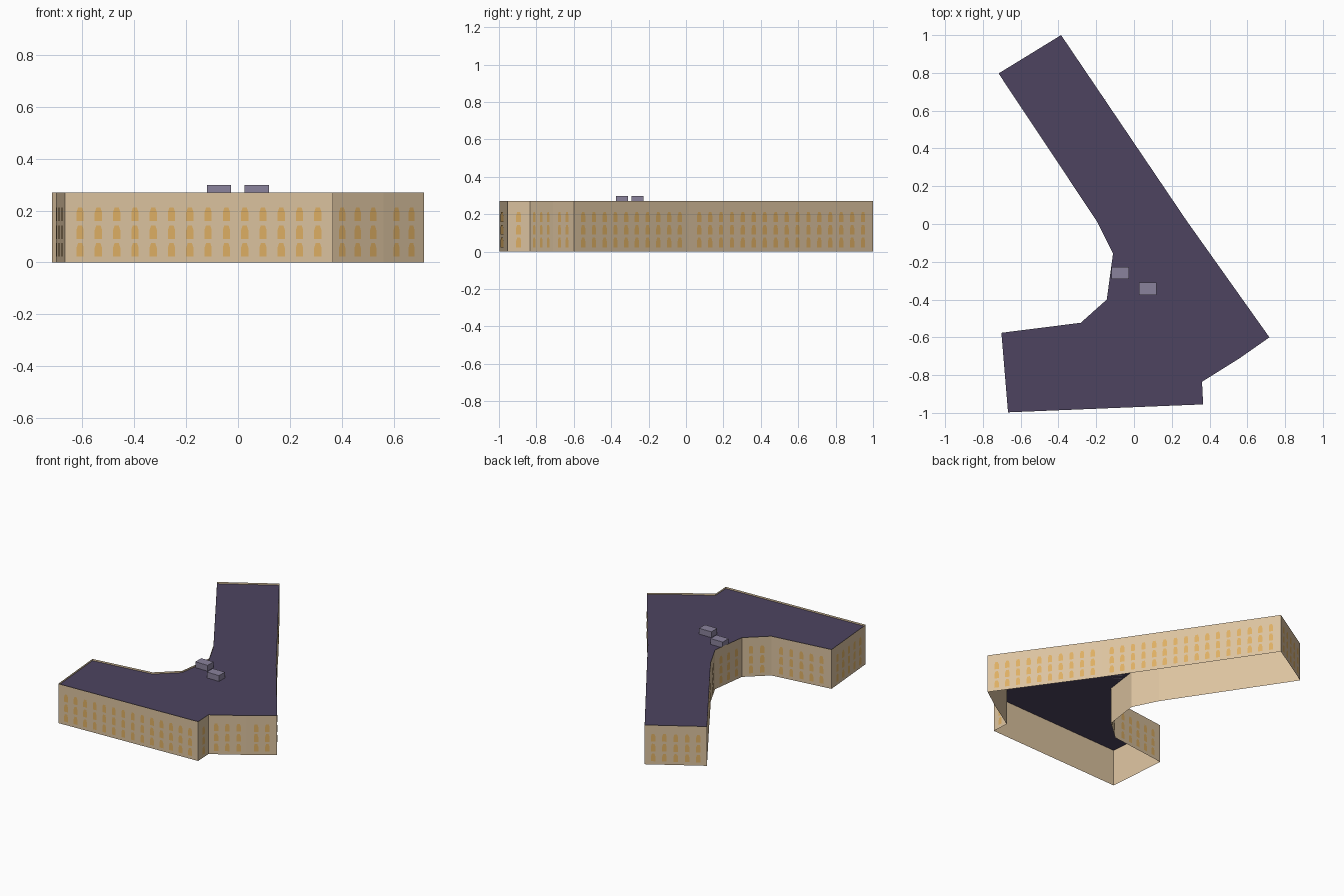
import bpy
import bmesh
from mathutils import Vector

cube = bpy.data.objects.get("Cube")
if cube:
    bpy.data.objects.remove(cube, do_unlink=True)


def material(name, rgb):
    lin = [((c / 255 + 0.055) / 1.055) ** 2.4 for c in rgb] + [1.0]
    mat = bpy.data.materials.new(name)
    mat.use_nodes = True
    mat.diffuse_color = lin
    for node in mat.node_tree.nodes:
        if node.type == "BSDF_PRINCIPLED":
            node.inputs["Base Color"].default_value = lin
    return mat


def make_object(name, bm, mat):
    mesh = bpy.data.meshes.new(name)
    bm.to_mesh(mesh)
    bm.free()
    mesh.materials.append(mat)
    obj = bpy.data.objects.new(name, mesh)
    bpy.context.scene.collection.objects.link(obj)
    return obj


def add_face(bm, points):
    return bm.faces.new([bm.verts.new(p) for p in points])


wall_mat = material("sandstone", (220, 195, 160))
window_mat = material("amber glass", (223, 176, 100))
roof_mat = material("purple roofing", (77, 68, 96))
vent_mat = material("grey lilac metal", (138, 130, 156))

WALL_TOP = 0.27
ROOF_Z = 0.258

# Footprint, clockwise from the end of the long wing
outline = [Vector((x, y, 0)) for x, y in (
    (-0.717, 0.797), (-0.386, 1.0), (0.28, 0.015), (0.717, -0.6),
    (0.56, -0.71), (0.36, -0.835), (0.366, -0.955), (-0.667, -0.997),
    (-0.702, -0.576), (-0.282, -0.523), (-0.144, -0.4),
    (-0.111, -0.156), (-0.197, 0.015))]
edges = list(zip(outline, outline[1:] + outline[:1]))
up = Vector((0, 0, 1))

# Outer walls, an open shell rising a little above the roof
bm = bmesh.new()
for a, b in edges:
    add_face(bm, (b, a, a + up * WALL_TOP, b + up * WALL_TOP))
bmesh.ops.remove_doubles(bm, verts=bm.verts, dist=0.0001)
make_object("outer_walls", bm, wall_mat)

# Roof deck
bm = bmesh.new()
add_face(bm, [p + up * ROOF_Z for p in reversed(outline)])
make_object("roof_deck", bm, roof_mat)

# Arched windows in three storeys, spaced evenly along every wall
SPACING = 0.0705
arch = ((0.014, 0), (0.014, 0.034), (0.008, 0.052),
        (-0.008, 0.052), (-0.014, 0.034), (-0.014, 0))
bm = bmesh.new()
for a, b in edges:
    along = (b - a).normalized()
    outward = up.cross(along)
    length = (b - a).length
    count = int(length / 0.0735)
    start = (length - (count - 1) * SPACING) / 2
    for i in range(count):
        for sill in (0.023, 0.091, 0.159):
            base = a + along * (start + i * SPACING) + outward * 0.002 + up * sill
            add_face(bm, [base + along * u + up * v for u, v in arch])
bm.normal_update()
# Turn every pane to face away from its wall
for face in bm.faces:
    edge = face.verts[0].co - face.verts[-1].co
    if face.normal.dot(up.cross(edge)) < 0:
        face.normal_flip()
make_object("arched_windows", bm, window_mat)

# Rooftop ventilation boxes
for name, x, y in (("left_roof_vent", 0.072, -0.343), ("right_roof_vent", -0.073, -0.26)):
    bm = bmesh.new()
    bmesh.ops.create_cube(bm, size=1)
    bmesh.ops.scale(bm, vec=(0.093, 0.064, 0.04), verts=bm.verts)
    bmesh.ops.translate(bm, vec=(x, y, ROOF_Z + 0.02), verts=bm.verts)
    make_object(name, bm, vent_mat)
